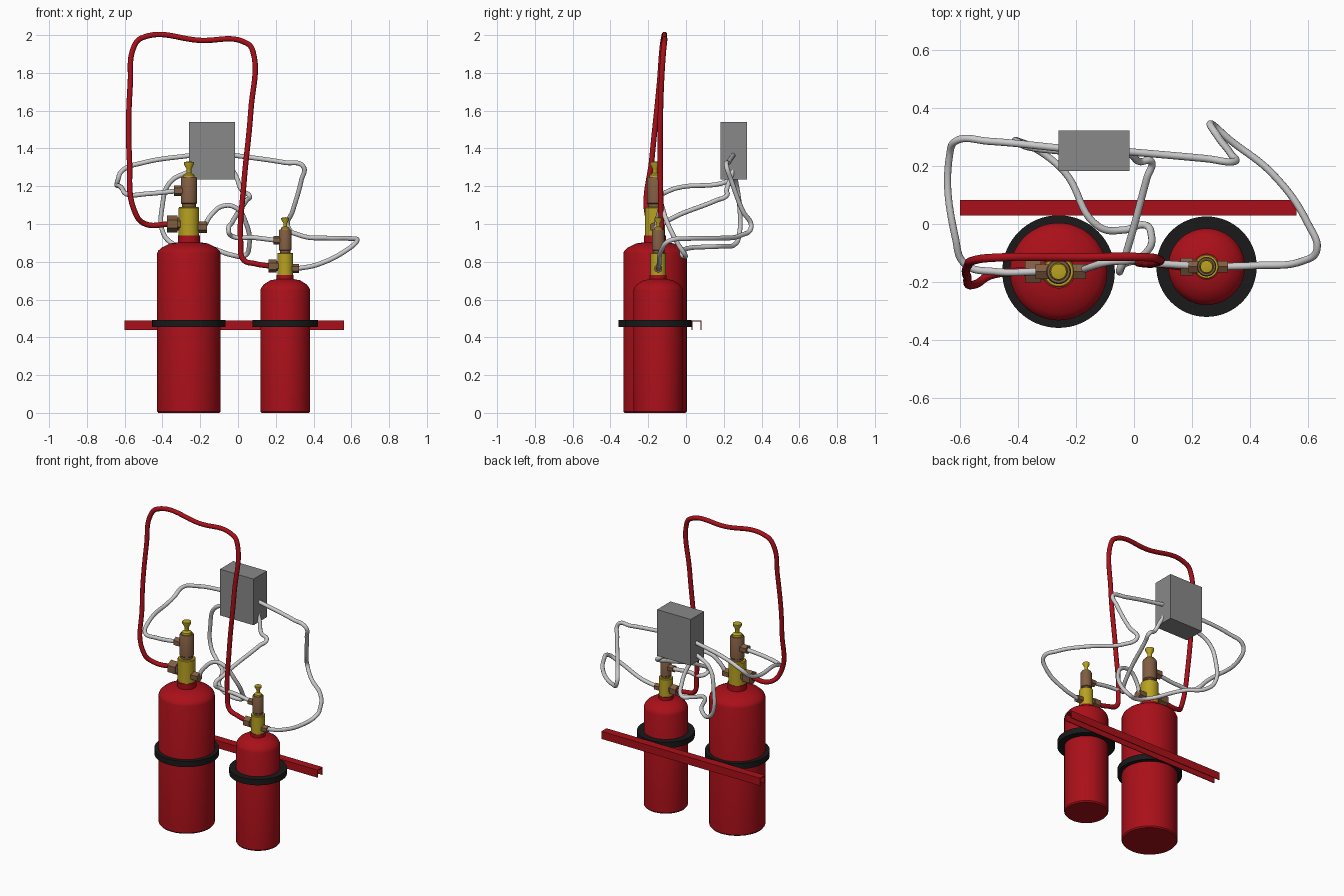
import bpy, bmesh, math
from mathutils import Vector

if "Cube" in bpy.data.objects:
    bpy.data.objects.remove(bpy.data.objects["Cube"])


def material(name, rgb):
    m = bpy.data.materials.new(name)
    m.diffuse_color = (*rgb, 1)
    m.use_nodes = True
    m.node_tree.nodes["Principled BSDF"].inputs["Base Color"].default_value = m.diffuse_color
    return m


RED = material("red_paint", (0.40, 0.005, 0.01))
BRASS = material("brass", (0.48, 0.36, 0.015))
BRONZE = material("bronze", (0.22, 0.11, 0.055))
BLACK = material("black_rubber", (0.01, 0.01, 0.01))
STEEL = material("hose_grey", (0.55, 0.55, 0.55))
GREY = material("box_grey", (0.25, 0.25, 0.25))


def finish(name, bm, mat, smooth=True):
    bmesh.ops.recalc_face_normals(bm, faces=bm.faces)
    me = bpy.data.meshes.new(name)
    bm.to_mesh(me)
    bm.free()
    ob = bpy.data.objects.new(name, me)
    bpy.context.collection.objects.link(ob)
    me.materials.append(mat)
    if smooth:
        bpy.ops.object.select_all(action='DESELECT')
        ob.select_set(True)
        bpy.context.view_layer.objects.active = ob
        bpy.ops.object.shade_smooth_by_angle(angle=math.radians(35))
    return ob


def lathe(name, x, y, profile, mat, sides=48):
    """Revolve (radius, z) points about a vertical axis."""
    bm = bmesh.new()
    vs = [bm.verts.new((r, 0, z)) for r, z in profile]
    es = [bm.edges.new(p) for p in zip(vs, vs[1:])]
    bmesh.ops.spin(bm, geom=vs + es, cent=(0, 0, 0), axis=(0, 0, 1),
                   angle=2 * math.pi, steps=sides)
    bmesh.ops.remove_doubles(bm, verts=bm.verts, dist=1e-5)
    bmesh.ops.translate(bm, verts=bm.verts, vec=(x, y, 0))
    return finish(name, bm, mat)


def prism_x(name, x0, x1, section, mat):
    """Extrude a closed (y, z) section from x0 to x1."""
    bm = bmesh.new()
    f = bm.faces.new([bm.verts.new((x0, y, z)) for y, z in section])
    ext = bmesh.ops.extrude_face_region(bm, geom=[f])
    bmesh.ops.translate(bm, verts=[v for v in ext["geom"] if isinstance(v, bmesh.types.BMVert)],
                        vec=(x1 - x0, 0, 0))
    return finish(name, bm, mat, False)


def hexagon(name, x0, x1, y, z, r):
    sec = [(y + r * math.sin(k * math.pi / 3), z + r * math.cos(k * math.pi / 3)) for k in range(6)]
    return prism_x(name, x0, x1, sec, BRONZE)


def hose(name, pts, mat, r=0.0125):
    cu = bpy.data.curves.new(name, 'CURVE')
    cu.dimensions = '3D'
    cu.bevel_depth, cu.bevel_resolution, cu.resolution_u = r, 4, 10
    cu.use_fill_caps = True
    sp = cu.splines.new('BEZIER')
    sp.bezier_points.add(len(pts) - 1)
    for bp, p in zip(sp.bezier_points, pts):
        bp.co = Vector(p)
        bp.handle_left_type = bp.handle_right_type = 'AUTO'
    cu.materials.append(mat)
    ob = bpy.data.objects.new(name, cu)
    bpy.context.collection.objects.link(ob)
    bpy.ops.object.select_all(action='DESELECT')
    ob.select_set(True)
    bpy.context.view_layer.objects.active = ob
    bpy.ops.object.convert(target='MESH')


def extinguisher(tag, x, y, r, top, neck_r, band_r, k, z0):
    """Tank, clamp band and valve stack; k scales the valve that starts at z0."""
    lathe(tag + "_tank", x, y, [(0, 0), (r - 0.006, 0), (r, 0.008), (r, top - 0.03), (r - 0.006, top - 0.016),
                                (r * 0.86, top), (r * 0.6, top + 0.022), (neck_r, top + 0.028),
                                (neck_r, z0), (0, z0)], RED, 64)
    lathe(tag + "_clamp_band", x, y, [(r - 0.004, 0.455), (band_r, 0.455), (band_r, 0.493),
                                      (r - 0.004, 0.493), (r - 0.004, 0.455)], BLACK, 64)

    def part(name, prof, mat):
        lathe(tag + name, x, y, [(a * k, z0 + b * k) for a, b in prof], mat, 32)
    part("_valve_body", [(0, 0), (.054, 0), (.054, .145), (.05, .15), (0, .15)], BRASS)
    part("_valve_bonnet", [(0, .148), (.037, .148), (.037, .165), (.043, .17), (.043, .30),
                           (.039, .308), (0, .308)], BRONZE)
    part("_valve_knob", [(0, .306), (.031, .306), (.029, .32), (.013, .33), (.013, .352),
                         (.027, .376), (.027, .388), (0, .392)], BRASS)
    # side ports
    hexagon(tag + "_outlet_port", x - .115 * k, x - .06 * k, y, z0 + .06 * k, .044 * k)
    hexagon(tag + "_outlet_stub", x - .07 * k, x, y, z0 + .06 * k, .034 * k)
    hexagon(tag + "_side_port", x, x + .095 * k, y, z0 + .043 * k, .030 * k)
    hexagon(tag + "_pilot_port", x - .08 * k, x, y, z0 + .236 * k, .029 * k)


extinguisher("large", -0.26, -0.164, 0.168, 0.875, 0.058, 0.194, 1.0, 0.94)
extinguisher("small", 0.25, -0.147, 0.132, 0.68, 0.045, 0.173, 0.78, 0.73)

# mounting rail: downward-open channel
prism_x("mounting_rail", -0.60, 0.56,
        [(.03, .44), (.035, .44), (.035, .485), (.078, .485), (.078, .44), (.083, .44), (.083, .49), (.03, .49)], RED)

# control box
prism_x("control_box", -0.26, -0.015, [(.183, 1.235), (.323, 1.235), (.323, 1.54), (.183, 1.54)], GREY)

# red discharge hose linking both valves
hose("discharge_hose", [(-.36, -.163, 1.0), (-.49, -.175, 1.0), (-.54, -.205, 1.05), (-.575, -.18, 1.35),
                        (-.57, -.14, 1.75), (-.55, -.125, 1.94), (-.51, -.118, 1.985), (-.2, -.115, 1.972),
                        (.05, -.115, 1.955), (.08, -.12, 1.91), (.068, -.135, 1.6), (.03, -.135, 1.2),
                        (.014, -.13, .9), (.03, -.13, .81), (.09, -.137, .79), (.17, -.147, .777)], RED, .0145)

# grey signal hoses to the control box
hose("pilot_hose_large", [(-.32, -.164, 1.175), (-.48, -.164, 1.16), (-.58, -.14, 1.155), (-.615, -.05, 1.19),
                          (-.635, .24, 1.235), (-.61, .288, 1.285), (-.5, .285, 1.325), (-.24, .26, 1.365)], STEEL)
hose("side_hose_large", [(-.18, -.16, .985), (-.14, -.145, 1.05), (-.08, -.13, 1.095), (-.01, -.125, 1.085),
                         (.04, -.1, 1.01), (.06, -.04, .89), (.035, -.003, .832), (-.03, -.02, .835),
                         (-.12, -.01, .865), (-.24, .18, .882), (-.34, .26, .893), (-.395, .283, .95),
                         (-.40, .283, 1.1), (-.36, .265, 1.22), (-.24, .25, 1.285)], STEEL)
hose("pilot_hose_small", [(.19, -.143, .915), (.08, -.137, .928), (-.03, -.135, .935), (-.05, -.165, .965),
                          (-.03, -.11, 1.01), (.045, .16, 1.125), (.06, .215, 1.15), (.02, .215, 1.18),
                          (-.005, .235, 1.24), (-.03, .25, 1.29)], STEEL)
hose("side_hose_small", [(.31, -.147, .763), (.42, -.143, .785), (.58, -.128, .865), (.63, -.09, .91),
                         (.6, 0, .922), (.48, .17, .925), (.33, .29, .94), (.265, .345, .985), (.29, .3, 1.07),
                         (.335, .24, 1.23), (.345, .215, 1.305), (.25, .225, 1.325), (-.03, .25, 1.365)], STEEL)
